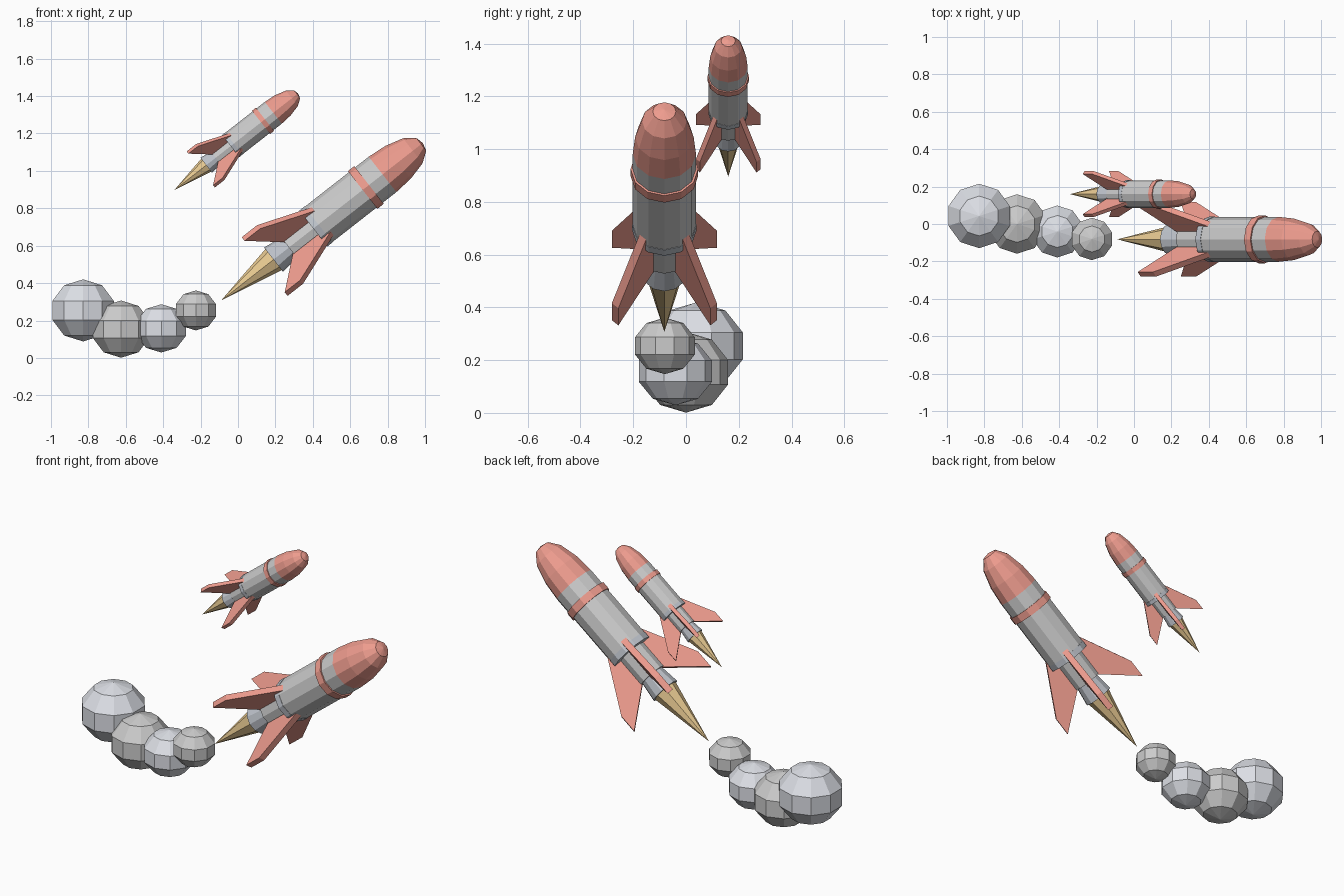
import bpy, bmesh, math
from mathutils import Matrix, Vector

if "Cube" in bpy.data.objects:
    bpy.data.objects.remove(bpy.data.objects["Cube"])


def material(name, rgb):
    m = bpy.data.materials.new(name)
    m.diffuse_color = (*rgb, 1)
    m.use_nodes = True
    m.node_tree.nodes["Principled BSDF"].inputs["Base Color"].default_value = m.diffuse_color
    return m


RED = material("red_paint", (0.85, 0.33, 0.27))
STEEL = material("steel", (0.52, 0.55, 0.60))
FLAME = material("flame_orange", (0.85, 0.62, 0.30))
SMOKE = material("smoke_blue_grey", (0.72, 0.74, 0.79))


def add_object(name, bm, mat=None, matrix=Matrix()):
    bmesh.ops.recalc_face_normals(bm, faces=bm.faces)
    me = bpy.data.meshes.new(name)
    bm.to_mesh(me)
    bm.free()
    ob = bpy.data.objects.new(name, me)
    ob.matrix_world = matrix
    if mat:
        me.materials.append(mat)
    bpy.context.collection.objects.link(ob)
    return ob


def lathe(name, profile, sides, mat, matrix):
    """Turn (height, radius) points round local z; radius 0 makes a point."""
    bm = bmesh.new()
    rings = []
    for h, r in profile:
        n = sides if r > 0 else 1
        rings.append([bm.verts.new((r * math.cos(2 * math.pi * i / sides),
                                    r * math.sin(2 * math.pi * i / sides), h))
                      for i in range(n)])
    for a, b in zip(rings, rings[1:]):
        for i in range(sides):
            j = (i + 1) % sides
            corners = [a[i % len(a)], a[j % len(a)], b[j % len(b)], b[i % len(b)]]
            bm.faces.new(list(dict.fromkeys(corners)))
    for ring in (rings[0], rings[-1]):
        if len(ring) > 1:
            bm.faces.new(ring)
    return add_object(name, bm, mat, matrix)


def fin(name, outline, thickness, matrix):
    """Flat plate from (radius, height) points."""
    bm = bmesh.new()
    face = bm.faces.new([bm.verts.new((r, -thickness / 2, h)) for r, h in outline])
    ext = bmesh.ops.extrude_face_region(bm, geom=[face])
    moved = [v for v in ext["geom"] if isinstance(v, bmesh.types.BMVert)]
    bmesh.ops.translate(bm, verts=moved, vec=(0, thickness, 0))
    return add_object(name, bm, RED, matrix)


def rocket(prefix, flame_tip, size):
    # Local z runs from flame tip to nose, tilted towards +x
    m = (Matrix.Translation(flame_tip) @ Matrix.Rotation(math.radians(52), 4, 'Y')
         @ Matrix.Scale(size, 4))
    lathe(prefix + "_flame", [(0, 0), (0.36, 0.072)], 8, FLAME, m)
    lathe(prefix + "_nozzle", [(0.355, 0.082), (0.47, 0.067)], 12, STEEL, m)
    lathe(prefix + "_engine", [(0.46, 0.079), (0.65, 0.079)], 12, None, m)
    lathe(prefix + "_collar", [(0.625, 0.122), (0.66, 0.122)], 12, STEEL, m)
    lathe(prefix + "_body", [(0.64, 0.12), (1.095, 0.12)], 12, None, m)
    lathe(prefix + "_stripe", [(0.96, 0.128), (1.003, 0.128)], 12, RED, m)
    lathe(prefix + "_nose", [(1.095, 0.12), (1.20, 0.111), (1.30, 0.085),
                             (1.357, 0.044), (1.368, 0)], 12, RED, m)
    # Four swept fins on the diagonals
    outline = [(0.05, 0.475), (0.264, 0.295), (0.264, 0.40), (0.11, 0.70), (0.05, 0.70)]
    for k in range(4):
        turn = Matrix.Rotation(math.radians(45 + 90 * k), 4, 'Z')
        fin(f"{prefix}_fin_{k + 1}", outline, 0.035, m @ turn)


rocket("large_rocket", Vector((-0.09, -0.082, 0.307)), 1.0)
rocket("small_rocket", Vector((-0.342, 0.16, 0.896)), 0.615)

# Trail of smoke puffs: x, y, z, radius, half height
puffs = [(-0.828, 0.043, 0.254, 0.181, 0.166),
         (-0.625, 0.0, 0.154, 0.167, 0.153),
         (-0.41, -0.04, 0.158, 0.146, 0.129),
         (-0.225, -0.08, 0.254, 0.119, 0.107)]
for i, (x, y, z, r, h) in enumerate(puffs):
    bm = bmesh.new()
    bmesh.ops.create_uvsphere(bm, u_segments=10, v_segments=5, radius=1)
    bmesh.ops.scale(bm, verts=bm.verts, vec=(r, r, h))
    add_object(f"smoke_puff_{i + 1}", bm, SMOKE if i % 2 == 0 else None,
               Matrix.Translation((x, y, z)))
